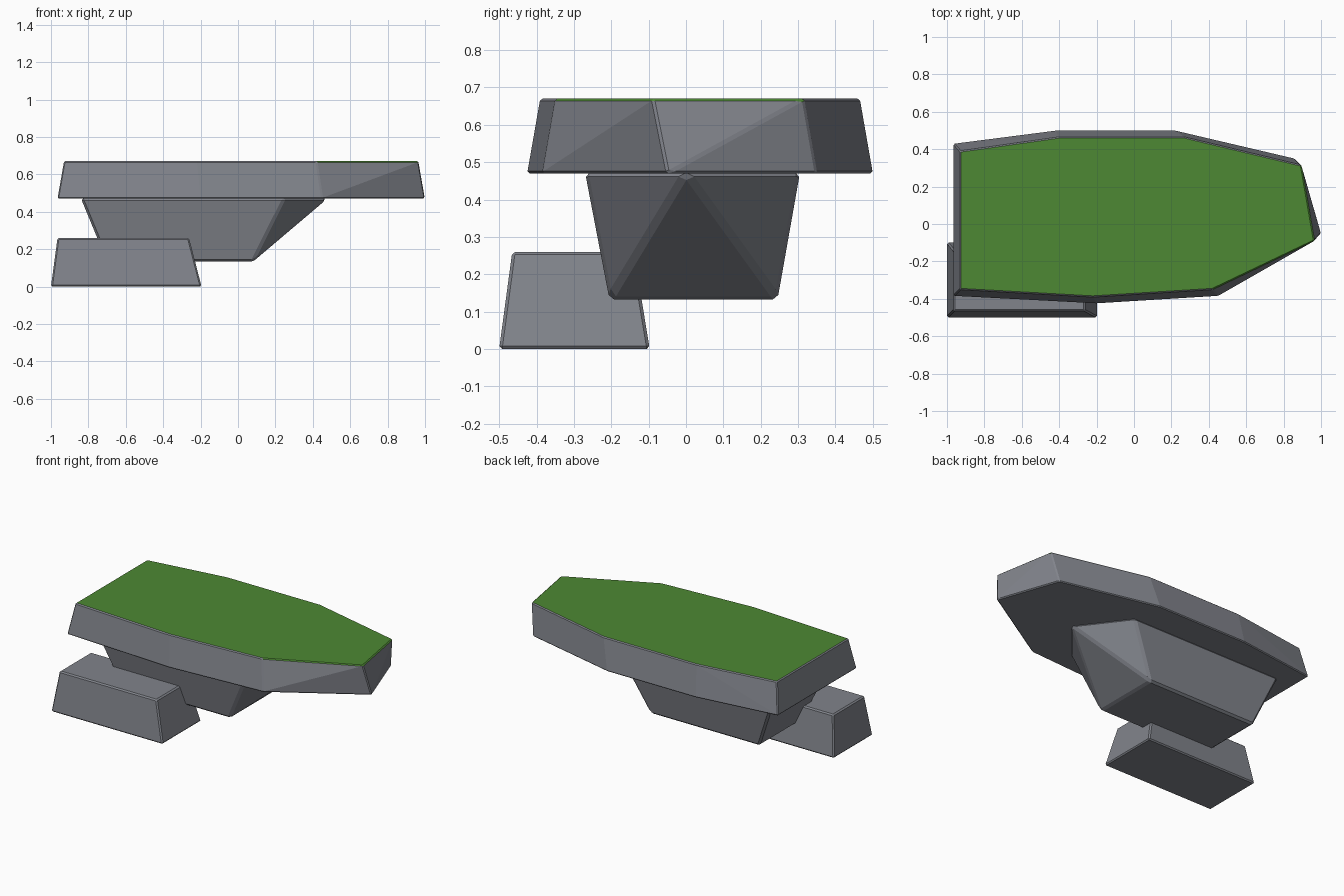
import bpy, bmesh, math

cube = bpy.data.objects.get("Cube")
if cube:
    bpy.data.objects.remove(cube, do_unlink=True)


def make_material(name, rgb):
    mat = bpy.data.materials.new(name)
    mat.use_nodes = True
    color = (*rgb, 1.0)
    mat.diffuse_color = color
    mat.node_tree.nodes["Principled BSDF"].inputs["Base Color"].default_value = color
    return mat


stone = make_material("stone grey", (0.22, 0.23, 0.26))
grass = make_material("grass green", (0.075, 0.25, 0.033))


def rectangle(x0, x1, y0, y1):
    return [(x0, y0), (x1, y0), (x1, y1), (x0, y1)]


def rock(name, lower, upper, z0, z1, bevel=0.01, grassy=False):
    """Faceted rock: convex hull between two outlines, with chipped edges."""
    bm = bmesh.new()
    for outline, z in ((lower, z0), (upper, z1)):
        for x, y in outline:
            bm.verts.new((x, y, z))
    bmesh.ops.convex_hull(bm, input=bm.verts[:])
    bmesh.ops.dissolve_limit(bm, angle_limit=math.radians(1),
                             verts=bm.verts[:], edges=bm.edges[:])
    bmesh.ops.recalc_face_normals(bm, faces=bm.faces[:])
    sharp = [e for e in bm.edges if e.calc_face_angle(0) > math.radians(20)]
    bmesh.ops.bevel(bm, geom=sharp, offset=bevel, offset_type='OFFSET',
                    segments=1, profile=0.5, affect='EDGES')
    bm.normal_update()
    # Grass lies on the top and laps over the rim at the pointed end
    for face in bm.faces:
        n = face.normal
        if grassy and (n.z > 0.9 or (n.z > 0.4 and n.x > 0.2)):
            face.material_index = 1
    mesh = bpy.data.meshes.new(name)
    bm.to_mesh(mesh)
    bm.free()
    mesh.materials.append(stone)
    if grassy:
        mesh.materials.append(grass)
    obj = bpy.data.objects.new(name, mesh)
    bpy.context.collection.objects.link(obj)
    return obj


# Wide slab with the grassy top
slab_lower = [(-0.965, -0.385), (-0.2, -0.425), (0.45, -0.385), (1.0, -0.05),
              (0.86, 0.35), (0.22, 0.5), (-0.42, 0.5), (-0.965, 0.43)]
slab_upper = [(-0.93, -0.35), (-0.22, -0.39), (0.42, -0.35), (0.965, -0.09),
              (0.895, 0.315), (0.27, 0.465), (-0.4, 0.465), (-0.93, 0.39)]
rock("grassy_slab", slab_lower, slab_upper, 0.47, 0.67, 0.006, grassy=True)

# Tapered rock underneath, pointed towards one end
support_upper = [(-0.84, -0.27), (0.25, -0.27), (0.48, 0.0),
                 (0.25, 0.305), (-0.84, 0.305)]
rock("support_rock", rectangle(-0.7, 0.08, -0.205, 0.245), support_upper,
     0.133, 0.472, 0.012)

# Low block at the front right
rock("lower_block", rectangle(-1.0, -0.195, -0.5, -0.097),
     rectangle(-0.965, -0.262, -0.465, -0.14), 0.0, 0.26, 0.008)
